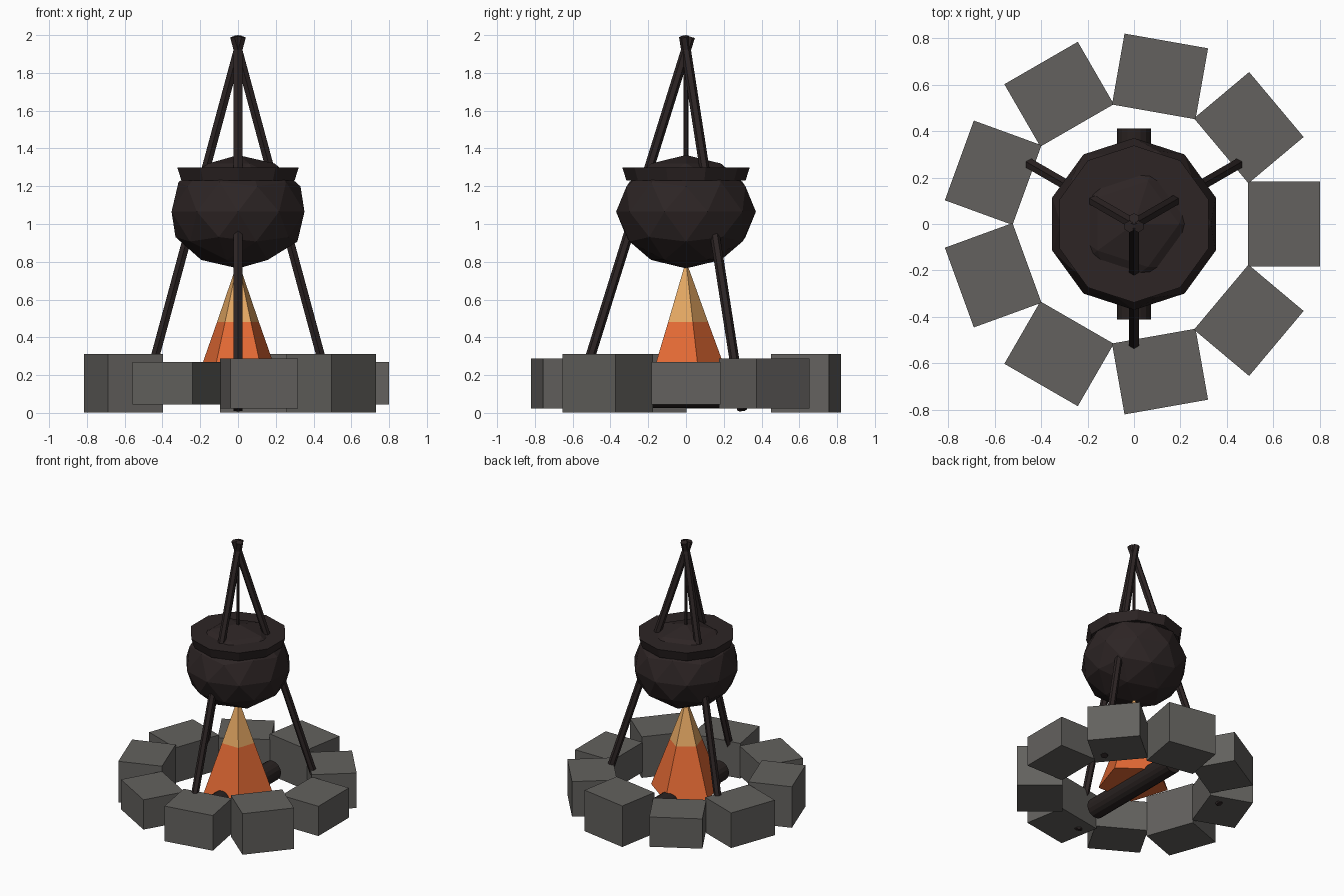
import bpy, bmesh, math
from mathutils import Vector, Matrix

if "Cube" in bpy.data.objects:
    bpy.data.objects.remove(bpy.data.objects["Cube"])


def material(name, rgb):
    m = bpy.data.materials.new(name)
    m.diffuse_color = (*rgb, 1)
    m.use_nodes = True
    m.node_tree.nodes["Principled BSDF"].inputs["Base Color"].default_value = m.diffuse_color
    return m


STONE = material("grey stone", (0.125, 0.12, 0.112))
IRON = material("dark iron", (0.026, 0.018, 0.018))
WOOD = material("charred wood", (0.022, 0.016, 0.015))
ORANGE = material("flame orange", (0.78, 0.145, 0.035))
YELLOW = material("flame yellow", (0.78, 0.39, 0.125))


def finish(bm, name, *mats):
    bmesh.ops.recalc_face_normals(bm, faces=bm.faces)
    me = bpy.data.meshes.new(name)
    bm.to_mesh(me)
    bm.free()
    for m in mats:
        me.materials.append(m)
    ob = bpy.data.objects.new(name, me)
    bpy.context.collection.objects.link(ob)
    return ob


def lathe(name, profile, sides, mat, start=90, frame=None):
    """Capped solid from (radius, height) rings, one corner at angle start."""
    bm = bmesh.new()
    rings = []
    for r, z in profile:
        rings.append([bm.verts.new((r * math.cos(a), r * math.sin(a), z))
                      for a in (math.radians(start) + math.tau * i / sides for i in range(sides))])
    for lo, hi in zip(rings, rings[1:]):
        for i in range(sides):
            j = (i + 1) % sides
            bm.faces.new((lo[i], lo[j], hi[j], hi[i]))
    bm.faces.new(rings[0][::-1])
    bm.faces.new(rings[-1])
    if frame:
        bm.transform(frame)
    return finish(bm, name, mat)


def rod(name, a, b, r, sides, mat):
    a, b = Vector(a), Vector(b)
    d = b - a
    frame = Matrix.Translation(a) @ d.to_track_quat('Z', 'Y').to_matrix().to_4x4()
    return lathe(name, [(r, 0), (r, d.length)], sides, mat, frame=frame)


# Ring of nine stones in three repeating heights
for i in range(9):
    bm = bmesh.new()
    bmesh.ops.create_cube(bm, size=1)
    h = (0.225, 0.265, 0.31)[i % 3]
    bm.transform(Matrix.Rotation(math.radians(40 * i), 4, 'Z')
                 @ Matrix.Translation((0.645, 0, 0.156))
                 @ Matrix.Diagonal((0.31, 0.365, h, 1)))
    finish(bm, f"stone_{i + 1}", STONE)

# Log lying front to back under the fire
rod("log", (0, -0.41, 0.10), (0, 0.41, 0.10), 0.073, 16, WOOD)

# Five-sided flame, orange below and yellow at the tip
lathe("flame_base", [(0.25, 0.12), (0.117, 0.48)], 5, ORANGE)
lathe("flame_tip", [(0.117, 0.48), (0.002, 0.80)], 5, YELLOW)

# Faceted pot body
bm = bmesh.new()
bmesh.ops.create_icosphere(bm, subdivisions=2, radius=1)
bm.transform(Matrix.Translation((0, 0, 1.065)) @ Matrix.Diagonal((0.37, 0.37, 0.30, 1)))
finish(bm, "pot", IRON)

# Flared pot rim
lathe("pot_rim", [(0.315, 1.23), (0.338, 1.30)], 10, IRON)

# Tripod legs crossing just below the top
for i, deg in enumerate((30, 150, 270)):
    c, s = math.cos(math.radians(deg)), math.sin(math.radians(deg))
    rod(f"tripod_leg_{i + 1}", (0.595 * c, 0.595 * s, 0.015),
        (-0.022 * c, -0.022 * s, 1.992), 0.026, 6, IRON)

# Hanging rod from the tripod to the pot
rod("hanger", (0, 0, 1.34), (0, 0, 1.94), 0.012, 6, IRON)
